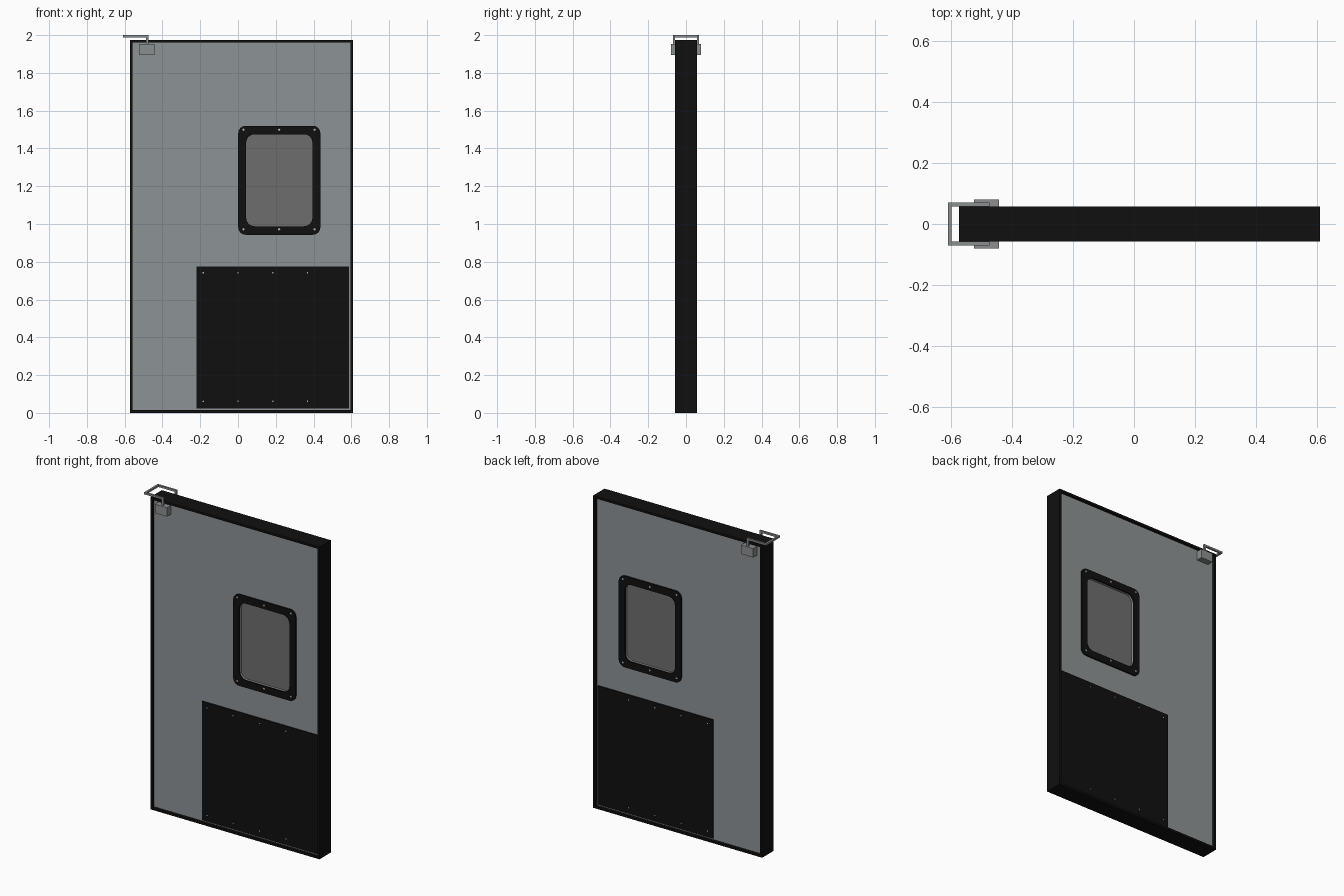
import bpy, bmesh, math
from mathutils import Matrix

if "Cube" in bpy.data.objects:
    bpy.data.objects.remove(bpy.data.objects["Cube"])


def material(name, rgb):
    m = bpy.data.materials.new(name)
    m.diffuse_color = (*rgb, 1)
    m.use_nodes = True
    m.node_tree.nodes["Principled BSDF"].inputs["Base Color"].default_value = m.diffuse_color
    return m


GREY = material("panel grey", (0.265, 0.29, 0.30))
BLACK = material("trim black", (0.005, 0.005, 0.005))
GLASS = material("window grey", (0.155, 0.155, 0.155))
STEEL = material("bracket steel", (0.26, 0.275, 0.28))
SCREW = material("screw silver", (0.5, 0.5, 0.5))


def finish(bm, name, mat):
    bmesh.ops.remove_doubles(bm, verts=bm.verts[:], dist=1e-5)
    bmesh.ops.recalc_face_normals(bm, faces=bm.faces[:])
    me = bpy.data.meshes.new(name)
    bm.to_mesh(me)
    bm.free()
    me.materials.append(mat)
    ob = bpy.data.objects.new(name, me)
    bpy.context.collection.objects.link(ob)
    return ob


def box(name, mat, x0, x1, y0, y1, z0, z1):
    bm = bmesh.new()
    m = Matrix.Translation(((x0 + x1) / 2, (y0 + y1) / 2, (z0 + z1) / 2)) \
        @ Matrix.Diagonal((x1 - x0, y1 - y0, z1 - z0, 1))
    bmesh.ops.create_cube(bm, size=1, matrix=m)
    return finish(bm, name, mat)


def outline(x0, x1, z0, z1, r, n=6):
    """Rounded rectangle in x/z, same point count for every radius."""
    pts = []
    for i, (cx, cz) in enumerate(((x1 - r, z1 - r), (x0 + r, z1 - r),
                                  (x0 + r, z0 + r), (x1 - r, z0 + r))):
        for k in range(n + 1):
            a = math.pi / 2 * (i + k / n)
            pts.append((cx + r * math.cos(a), cz + r * math.sin(a)))
    return pts


def ring(name, mat, outer, inner, y0, y1):
    """Flat ring between two outlines, given thickness along y."""
    bm = bmesh.new()
    loops = [[bm.verts.new((x, y, z)) for x, z in pts]
             for pts, y in ((outer, y0), (outer, y1), (inner, y1), (inner, y0))]
    n = len(outer)
    for a in range(4):
        A, B = loops[a], loops[(a + 1) % 4]
        for i in range(n):
            j = (i + 1) % n
            bm.faces.new((A[i], A[j], B[j], B[i]))
    bmesh.ops.dissolve_degenerate(bm, dist=1e-5, edges=bm.edges[:])
    return finish(bm, name, mat)


def screws(name, points, y, r):
    bm = bmesh.new()
    for x, z in points:
        m = Matrix.Translation((x, y, z)) @ Matrix.Rotation(math.pi / 2, 4, 'X')
        bmesh.ops.create_cone(bm, cap_ends=True, segments=10, radius1=r,
                              radius2=r, depth=0.004, matrix=m)
    return finish(bm, name, SCREW)


# Door leaf: black edge channel, recessed grey panel with a window hole
P = 0.04
hole = outline(0.043, 0.394, 0.988, 1.475, 0.045)
ring("edge_frame", BLACK, outline(-0.573, 0.61, 0, 1.975, 0),
     outline(-0.559, 0.596, 0.014, 1.961, 0), -0.057, 0.057)
ring("door_panel", GREY, outline(-0.562, 0.599, 0.011, 1.964, 0), hole, -P, P)
box("window_pane", GLASS, 0.035, 0.40, -0.028, 0.028, 0.98, 1.483)

# Fittings repeated on both faces
for s, side in ((-1, "front"), (1, "back")):
    def ys(a, b):
        return sorted((s * a, s * b))

    ring("window_frame_" + side, BLACK, outline(0.001, 0.436, 0.943, 1.52, 0.04),
         hole, *ys(P - 0.001, 0.05))
    box("kick_plate_" + side, BLACK, -0.22, 0.588, *ys(P - 0.001, 0.046), 0.022, 0.774)
    screws("window_screws_" + side,
           [(x, z) for x in (0.03, 0.218, 0.406) for z in (0.972, 1.499)], s * 0.05, 0.006)
    screws("kick_plate_screws_" + side,
           [(x, z) for x in (-0.184, 0.0, 0.185, 0.368) for z in (0.061, 0.742)],
           s * 0.046, 0.004)
    # Hinge bracket: block on the panel, upright and arm
    box("hinge_block_" + side, STEEL, -0.525, -0.442, *ys(P - 0.001, 0.08), 1.895, 1.952)
    box("hinge_upright_" + side, STEEL, -0.486, -0.473, *ys(0.058, 0.07), 1.951, 1.988)
    box("hinge_arm_" + side, STEEL, -0.598, -0.473, *ys(0.058, 0.07), 1.988, 2.0)

# Cross bar joining both hinge arms
box("hinge_cross_bar", STEEL, -0.61, -0.598, -0.07, 0.07, 1.988, 2.0)
